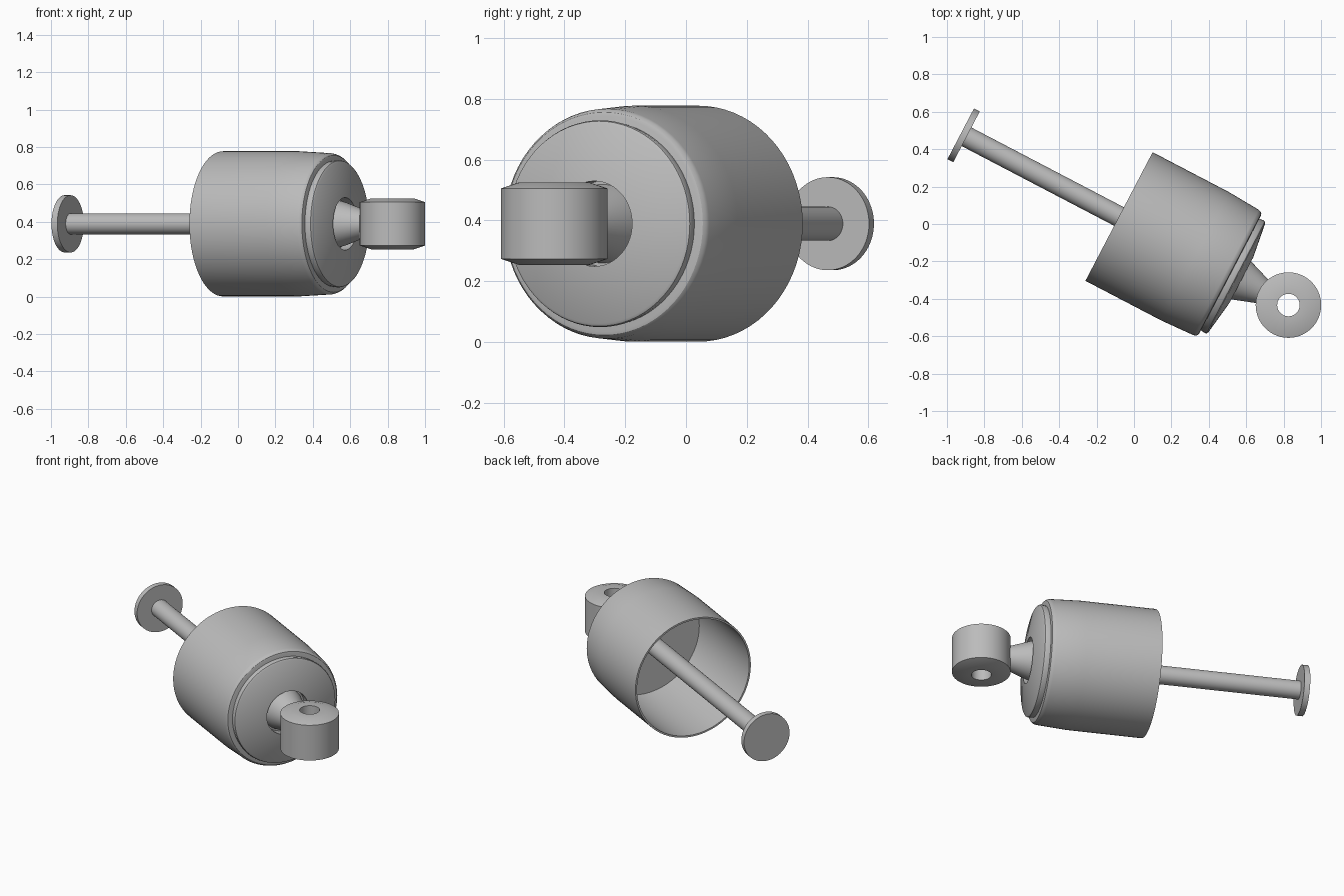
import bpy, bmesh, math
from mathutils import Matrix, Vector

cube = bpy.data.objects.get("Cube")
if cube:
    bpy.data.objects.remove(cube, do_unlink=True)

mat = bpy.data.materials.new("plain grey")
mat.use_nodes = True
grey = (0.5, 0.5, 0.5, 1)
mat.diffuse_color = grey
mat.node_tree.nodes["Principled BSDF"].inputs["Base Color"].default_value = grey

# Shared axis: starts at the open rim of the cup and runs towards the eye
ORIGIN = Vector((-0.08, 0.04, 0.389))
TURN = math.radians(-27.6)
AXIS = Matrix.Translation(ORIGIN) @ Matrix.Rotation(TURN, 4, "Z")
SEGMENTS = 72


def lathe(name, profile, matrix, closed=False):
    """Turn (distance, radius) points around the local x axis."""
    bm = bmesh.new()
    verts = [bm.verts.new((t, 0, r)) for t, r in profile]
    pairs = list(zip(verts, verts[1:]))
    if closed:
        pairs.append((verts[-1], verts[0]))
    edges = [bm.edges.new(p) for p in pairs]
    bmesh.ops.spin(bm, geom=verts + edges, cent=(0, 0, 0), axis=(1, 0, 0),
                   angle=math.tau, steps=SEGMENTS, use_merge=True)
    bmesh.ops.remove_doubles(bm, verts=bm.verts, dist=1e-5)
    bmesh.ops.recalc_face_normals(bm, faces=bm.faces)
    mesh = bpy.data.meshes.new(name)
    bm.to_mesh(mesh)
    bm.free()
    mesh.materials.append(mat)
    obj = bpy.data.objects.new(name, mesh)
    obj.matrix_world = matrix
    bpy.context.collection.objects.link(obj)
    bpy.ops.object.select_all(action="DESELECT")
    obj.select_set(True)
    bpy.context.view_layer.objects.active = obj
    bpy.ops.object.shade_smooth_by_angle(angle=math.radians(30))
    return obj


# Thin-walled cup, open at the back, slightly tapered near its front rim
lathe("cup", [(0, 0.377), (0, 0.388), (0.46, 0.388), (0.645, 0.378),
              (0.658, 0.374), (0.667, 0.366), (0.67, 0.355),
              (0.67, 0.05), (0.63, 0.05), (0.63, 0.368), (0.46, 0.377)],
      AXIS, closed=True)

# Raised front plate, gently domed, with a socket for the neck
lathe("front_plate", [(0.66, 0), (0.66, 0.335), (0.695, 0.34), (0.704, 0.337),
                      (0.71, 0.328), (0.737, 0.14), (0.68, 0.14), (0.68, 0)],
      AXIS)

# Rod running from the end disc through the cup
lathe("rod", [(-0.94, 0), (-0.94, 0.056), (0.7, 0.056), (0.7, 0)], AXIS)

# Disc at the free end of the rod
lathe("end_disc", [(-0.955, 0), (-0.955, 0.153), (-0.92, 0.153), (-0.92, 0)], AXIS)

# Tapered neck between plate and eye
lathe("neck", [(0.67, 0), (0.67, 0.132), (0.73, 0.117), (0.9, 0.058), (0.9, 0)], AXIS)

# Upright eye ring with chamfered ends
eye_centre = AXIS @ Vector((1.022, 0, 0))
upright = Matrix.Translation(eye_centre) @ Matrix.Rotation(-math.pi / 2, 4, "Y")
lathe("eye_ring", [(-0.136, 0.06), (-0.136, 0.115), (-0.116, 0.175),
                   (0.116, 0.175), (0.136, 0.115), (0.136, 0.06)],
      upright, closed=True)
